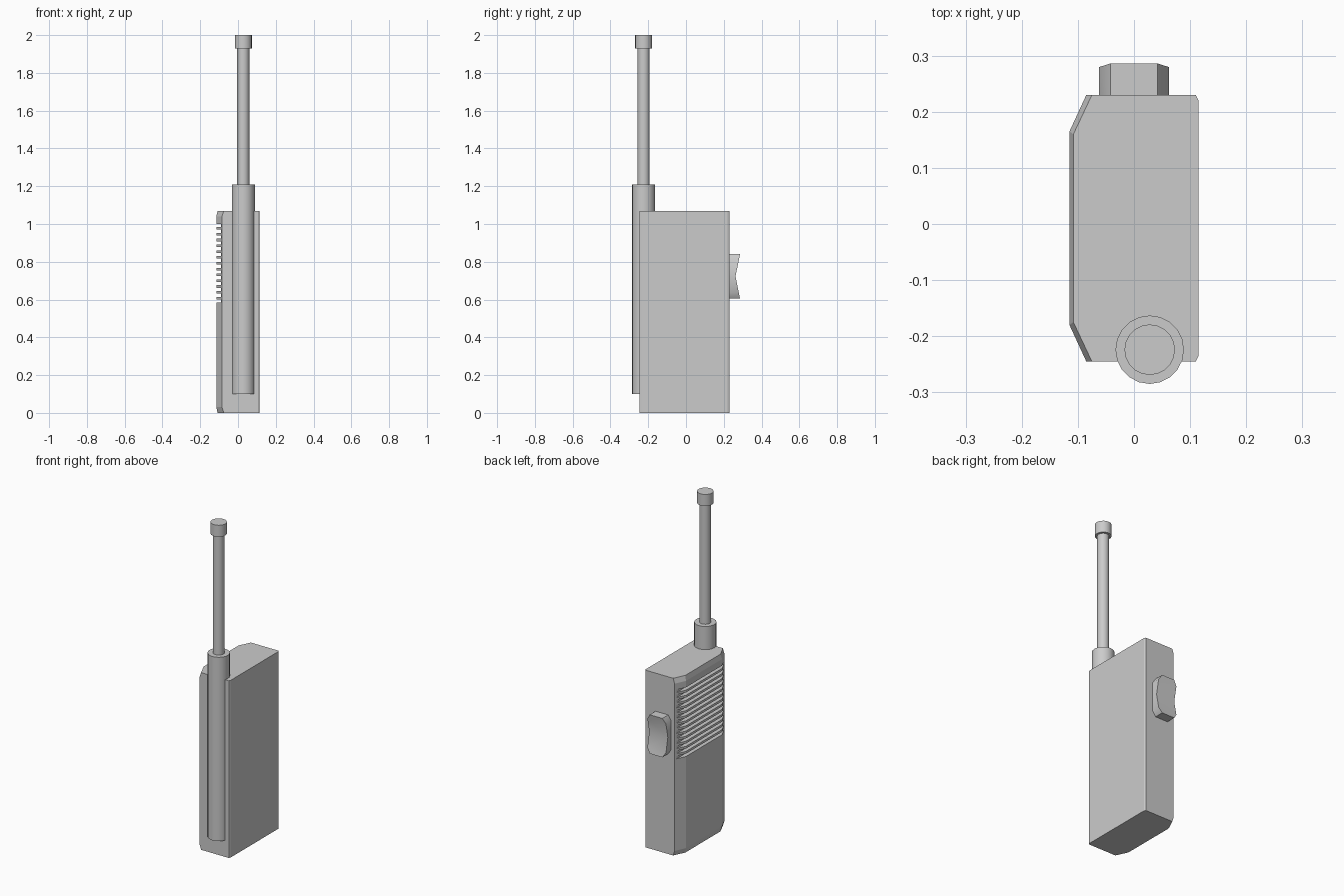
import bpy, bmesh, math

if "Cube" in bpy.data.objects:
    bpy.data.objects.remove(bpy.data.objects["Cube"])


def add_object(name, bm):
    bmesh.ops.recalc_face_normals(bm, faces=bm.faces)
    mesh = bpy.data.meshes.new(name)
    bm.to_mesh(mesh)
    bm.free()
    obj = bpy.data.objects.new(name, mesh)
    bpy.context.collection.objects.link(obj)
    return obj


def loft(name, rings):
    """Skin closed rings of points and cap both ends."""
    bm = bmesh.new()
    vs = [[bm.verts.new(p) for p in ring] for ring in rings]
    for a, b in zip(vs, vs[1:]):
        for i in range(len(a)):
            j = (i + 1) % len(a)
            bm.faces.new((a[i], a[j], b[j], b[i]))
    bm.faces.new(vs[0])
    bm.faces.new(vs[-1])
    return add_object(name, bm)


def smooth(obj, angle):
    bpy.ops.object.select_all(action='DESELECT')
    obj.select_set(True)
    bpy.context.view_layer.objects.active = obj
    bpy.ops.object.shade_smooth_by_angle(angle=math.radians(angle))


# Body: bevelled left side, small edge break on the right
right_edge = [(0.11, 0.23), (0.115, 0.22), (0.115, -0.235), (0.11, -0.245)]
outer = right_edge + [(-0.085, -0.245), (-0.115, -0.18), (-0.115, 0.165), (-0.085, 0.23)]
inner = right_edge + [(-0.075, -0.245), (-0.108, -0.175), (-0.108, 0.16), (-0.075, 0.23)]
body = loft("body", [[(x, y, z) for x, y in prof] for prof, z in
                     ((inner, 0), (outer, 0.03), (outer, 1.04), (inner, 1.07))])

# Speaker grille: row of horizontal grooves cut across the left side
bm = bmesh.new()
for i in range(14):
    box = bmesh.ops.create_cube(bm, size=1)["verts"]
    bmesh.ops.scale(bm, verts=box, vec=(0.1, 0.8, 0.017))
    bmesh.ops.translate(bm, verts=box, vec=(-0.14, 0, 0.592 + i * 0.0308))
cutter = add_object("grille_cutter", bm)
cutter.hide_render = True
mod = body.modifiers.new("grille", 'BOOLEAN')
mod.operation = 'DIFFERENCE'
mod.solver = 'EXACT'
mod.object = cutter
bpy.context.view_layer.objects.active = body
body.select_set(True)
bpy.ops.object.modifier_apply(modifier=mod.name)
bpy.data.objects.remove(cutter)


# Antenna: sleeve, rod and cap
def tube(name, r, z0, z1, sides=20):
    ring = [(0.028 + r * math.cos(math.tau * i / sides),
             -0.224 + r * math.sin(math.tau * i / sides)) for i in range(sides)]
    smooth(loft(name, [[(x, y, z) for x, y in ring] for z in (z0, z1)]), 40)


tube("antenna_sleeve", 0.061, 0.10, 1.21)
tube("antenna_rod", 0.032, 1.20, 1.94)
tube("antenna_cap", 0.045, 1.93, 2.0)

# Talk button: clipped corners and a face pinched in at mid height
half = [(0.042, -0.1175), (0.062, -0.087), (0.062, 0), (0.062, 0.087), (0.042, 0.1175)]
outline = half + [(-x, z) for x, z in reversed(half)]
bm = bmesh.new()
back = [bm.verts.new((x, 0.225, 0.7225 + z)) for x, z in outline]
front = [bm.verts.new((x, 0.262 + 0.024 * abs(z) / 0.1175, 0.7225 + z)) for x, z in outline]
for i in range(10):
    j = (i + 1) % 10
    bm.faces.new((back[i], back[j], front[j], front[i]))
bm.faces.new(back)
bm.faces.new(front[2:8])
bm.faces.new(front[:3] + front[7:])
smooth(add_object("talk_button", bm), 50)
